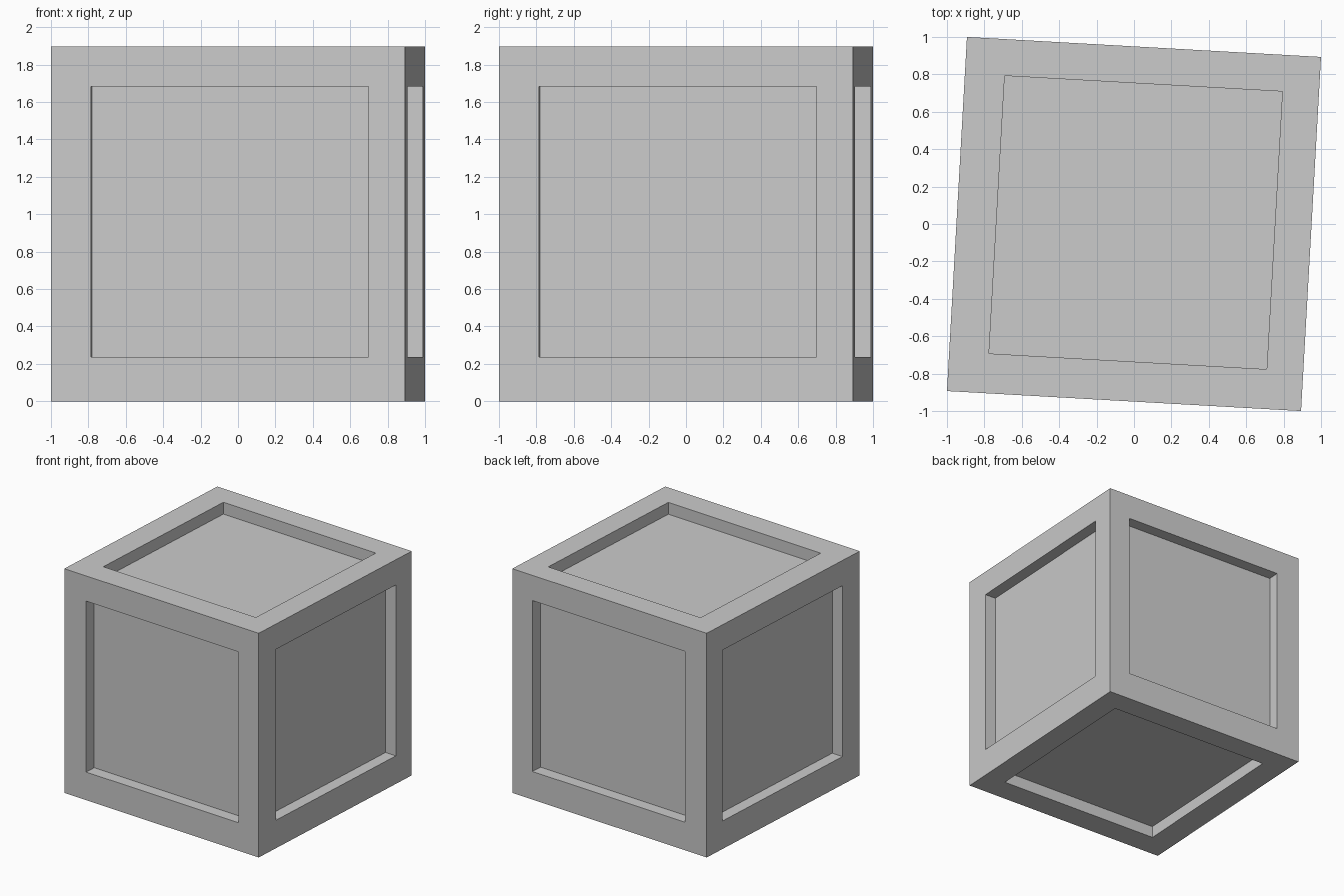
import bpy, bmesh, math

if "Cube" in bpy.data.objects:
    bpy.data.objects.remove(bpy.data.objects["Cube"])

SIZE, DEPTH = 1.896, 0.10
H = SIZE / 2
# panel opening limits along local x, y, z (measured from the crate centre)
LIMITS = [(-0.735, 0.752), (-0.735, 0.752), (0.237 - H, 1.682 - H)]

bm = bmesh.new()
bmesh.ops.create_cube(bm, size=SIZE)
bm.normal_update()

# frame around each of the six faces
panels = list(bm.faces)
bmesh.ops.inset_individual(bm, faces=panels, thickness=0.2, depth=0)
for f in panels:
    f.normal_update()
    for v in f.verts:
        for axis in range(3):
            if abs(f.normal[axis]) < 0.5:
                v.co[axis] = LIMITS[axis][v.co[axis] > 0]

# sink the panels with straight walls
bmesh.ops.inset_individual(bm, faces=panels, thickness=0, depth=-DEPTH)

mesh = bpy.data.meshes.new("crate")
bm.to_mesh(mesh)
bm.free()
crate = bpy.data.objects.new("crate", mesh)
bpy.context.collection.objects.link(crate)
crate.location.z = H
crate.rotation_euler.z = math.radians(-3.23)
